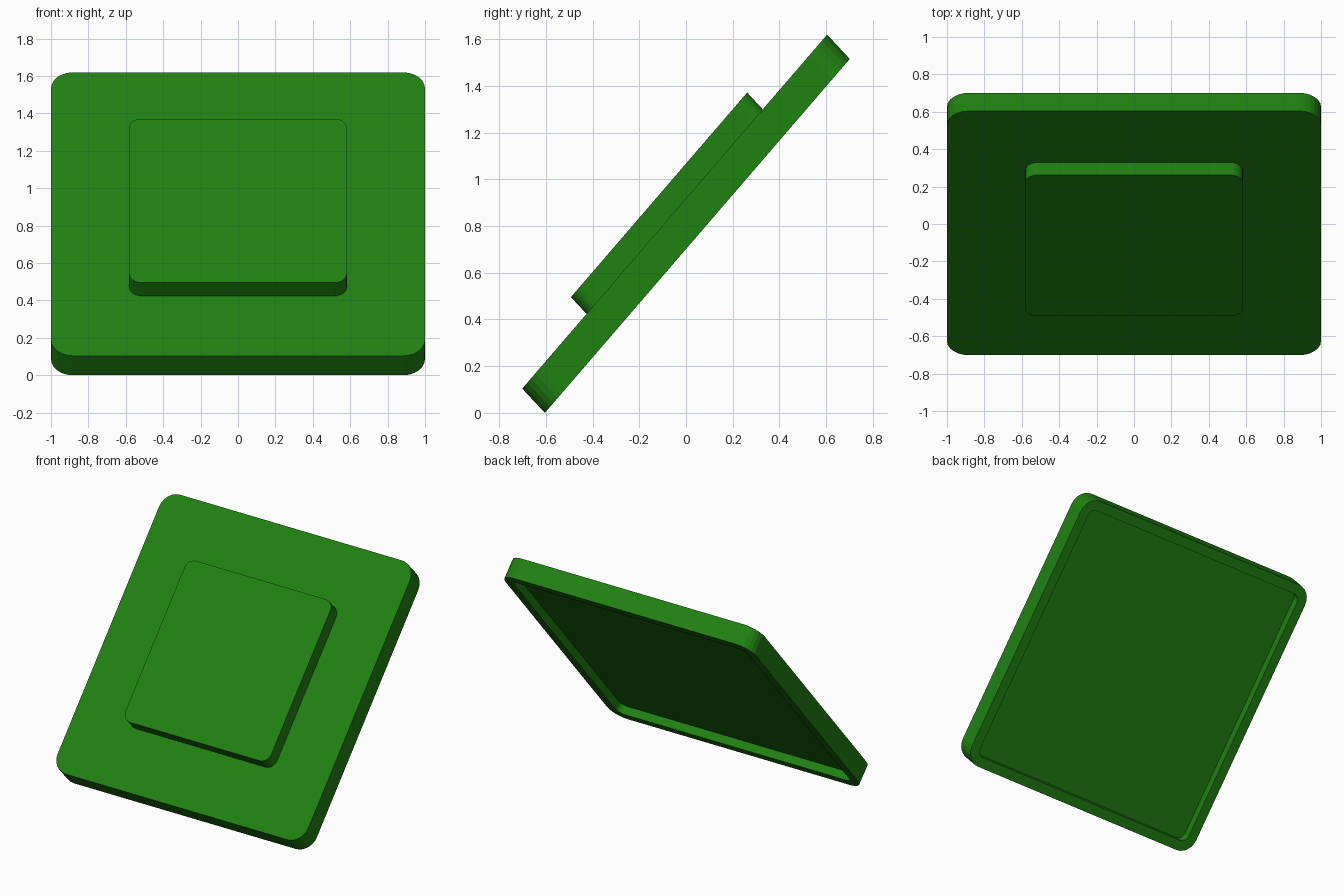
import bpy, bmesh, math
from mathutils import Vector

if "Cube" in bpy.data.objects:
    bpy.data.objects.remove(bpy.data.objects["Cube"])

# Tilted frame: across (x), up the slope, and through the thickness
CENTRE = Vector((0, 0.0485, 0.7575))
SLOPE = Vector((0, 0.6525, 0.7575))
THICK = Vector((0, -0.097, 0.104))

green = bpy.data.materials.new("green")
green.diffuse_color = (0.015, 0.22, 0.006, 1)
green.use_nodes = True
green.node_tree.nodes["Principled BSDF"].inputs["Base Color"].default_value = green.diffuse_color


def ring(bm, half_x, half_u, radius, level, segs=6):
    """Rounded rectangle of vertices at a given thickness level."""
    verts = []
    for i, (sx, su) in enumerate([(1, 1), (-1, 1), (-1, -1), (1, -1)]):
        for k in range(segs + 1):
            a = math.pi / 2 * (i + k / segs)
            x = sx * (half_x - radius) + radius * math.cos(a)
            u = su * (half_u - radius) + radius * math.sin(a)
            verts.append(bm.verts.new(CENTRE + Vector((x, 0, 0)) + SLOPE * u + THICK * level))
    return verts


def lofted(name, sections):
    """Join successive rounded rectangles and cap both ends."""
    bm = bmesh.new()
    rings = [ring(bm, *s) for s in sections]
    n = len(rings[0])
    for a, b in zip(rings, rings[1:]):
        for i in range(n):
            j = (i + 1) % n
            bm.faces.new((a[i], a[j], b[j], b[i]))
    bm.faces.new(rings[0])
    bm.faces.new(rings[-1])
    bmesh.ops.recalc_face_normals(bm, faces=bm.faces)
    mesh = bpy.data.meshes.new(name)
    bm.to_mesh(mesh)
    bm.free()
    mesh.materials.append(green)
    obj = bpy.data.objects.new(name, mesh)
    bpy.context.collection.objects.link(obj)
    return obj


# Large plate with a shallow recess in its back
lofted("base_plate", [
    (1.0, 1.0, 0.115, 1.0),
    (1.0, 1.0, 0.115, 0.0),
    (0.93, 0.93, 0.05, 0.0),
    (0.93, 0.93, 0.05, 0.4),
])

# Raised square panel on the front
lofted("raised_panel", [
    (0.582, 0.578, 0.065, 0.95),
    (0.582, 0.578, 0.065, 1.69),
])
